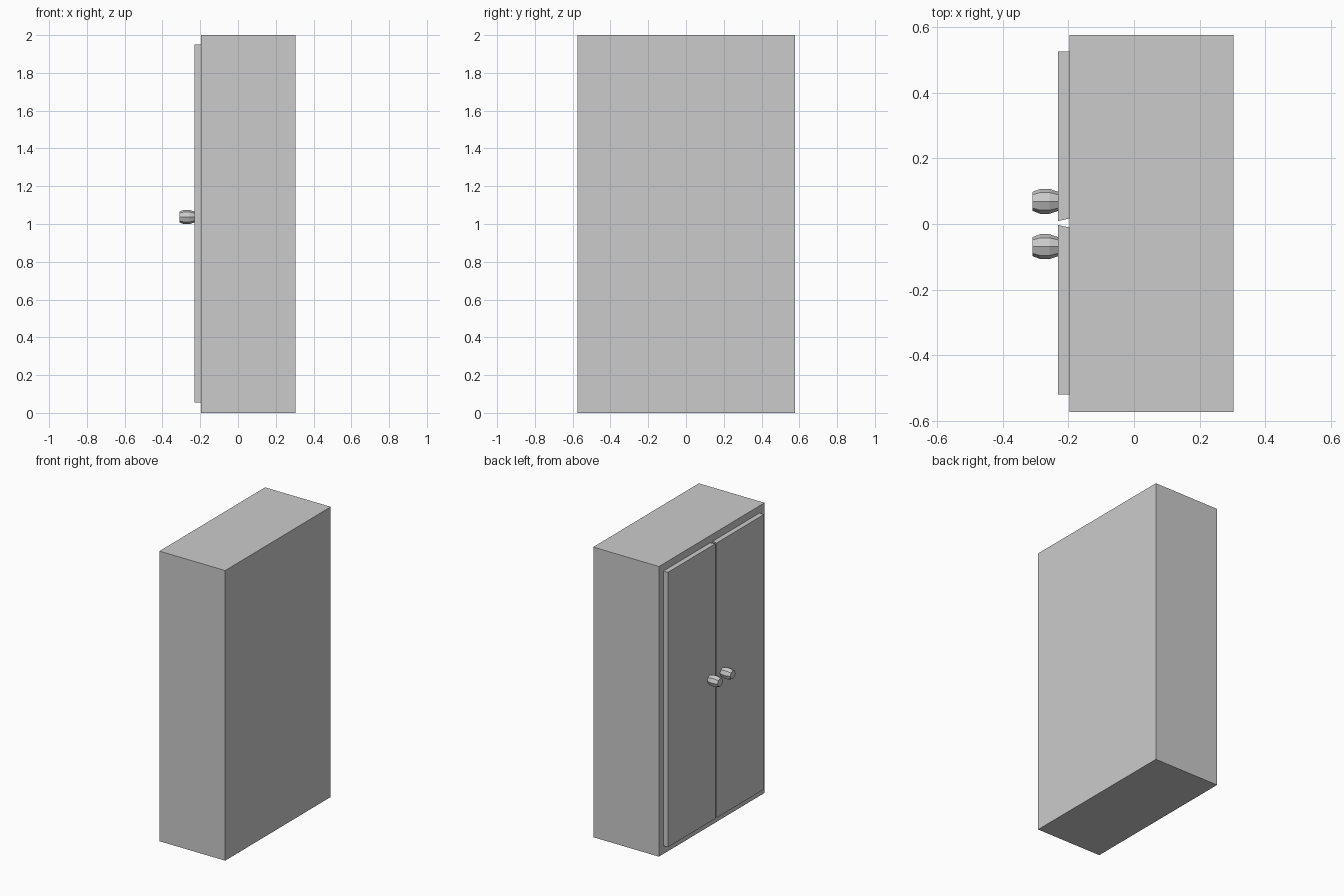
import bpy, bmesh, math

if "Cube" in bpy.data.objects:
    bpy.data.objects.remove(bpy.data.objects["Cube"])


def make_object(name, bm):
    bmesh.ops.recalc_face_normals(bm, faces=bm.faces[:])
    mesh = bpy.data.meshes.new(name)
    bm.to_mesh(mesh)
    bm.free()
    obj = bpy.data.objects.new(name, mesh)
    bpy.context.collection.objects.link(obj)
    return obj


def prism(name, outline, z0, z1):
    """Extrude an xy outline from z0 up to z1."""
    bm = bmesh.new()
    face = bm.faces.new([bm.verts.new((x, y, z0)) for x, y in outline])
    top = bmesh.ops.extrude_face_region(bm, geom=[face])["geom"]
    verts = [v for v in top if isinstance(v, bmesh.types.BMVert)]
    bmesh.ops.translate(bm, verts=verts, vec=(0, 0, z1 - z0))
    return make_object(name, bm)


def knob(name, y, z, profile, sides=8):
    """Faceted turned knob along x, profile given as (x, radius)."""
    bm = bmesh.new()
    rings = []
    for x, r in profile:
        angles = [2 * math.pi * i / sides for i in range(sides)]
        rings.append([bm.verts.new((x, y + r * math.cos(a), z + r * math.sin(a)))
                      for a in angles])
    for a, b in zip(rings, rings[1:]):
        for i in range(sides):
            j = (i + 1) % sides
            bm.faces.new((a[i], a[j], b[j], b[i]))
    bm.faces.new(rings[0])
    bm.faces.new(rings[-1])
    return make_object(name, bm)


# Cabinet body
BACK, FRONT, DOOR = 0.304, -0.197, -0.231
prism("cabinet_body", [(FRONT, -0.574), (BACK, -0.574),
                       (BACK, 0.576), (FRONT, 0.576)], 0, 2)

# Doors with slanted meeting edges, and their knobs
knob_profile = [(-0.309, 0.029), (-0.286, 0.038), (-0.258, 0.038), (-0.231, 0.029)]
for label, side, shift in (("left", 1, 0.004), ("right", -1, 0.002)):
    outline = [(DOOR, 0.005), (FRONT, 0.013), (FRONT, 0.522), (DOOR, 0.522)]
    prism(label + "_door", [(x, side * y + shift) for x, y in outline], 0.055, 1.95)
    knob(label + "_knob", side * 0.069, 1.037, knob_profile)
